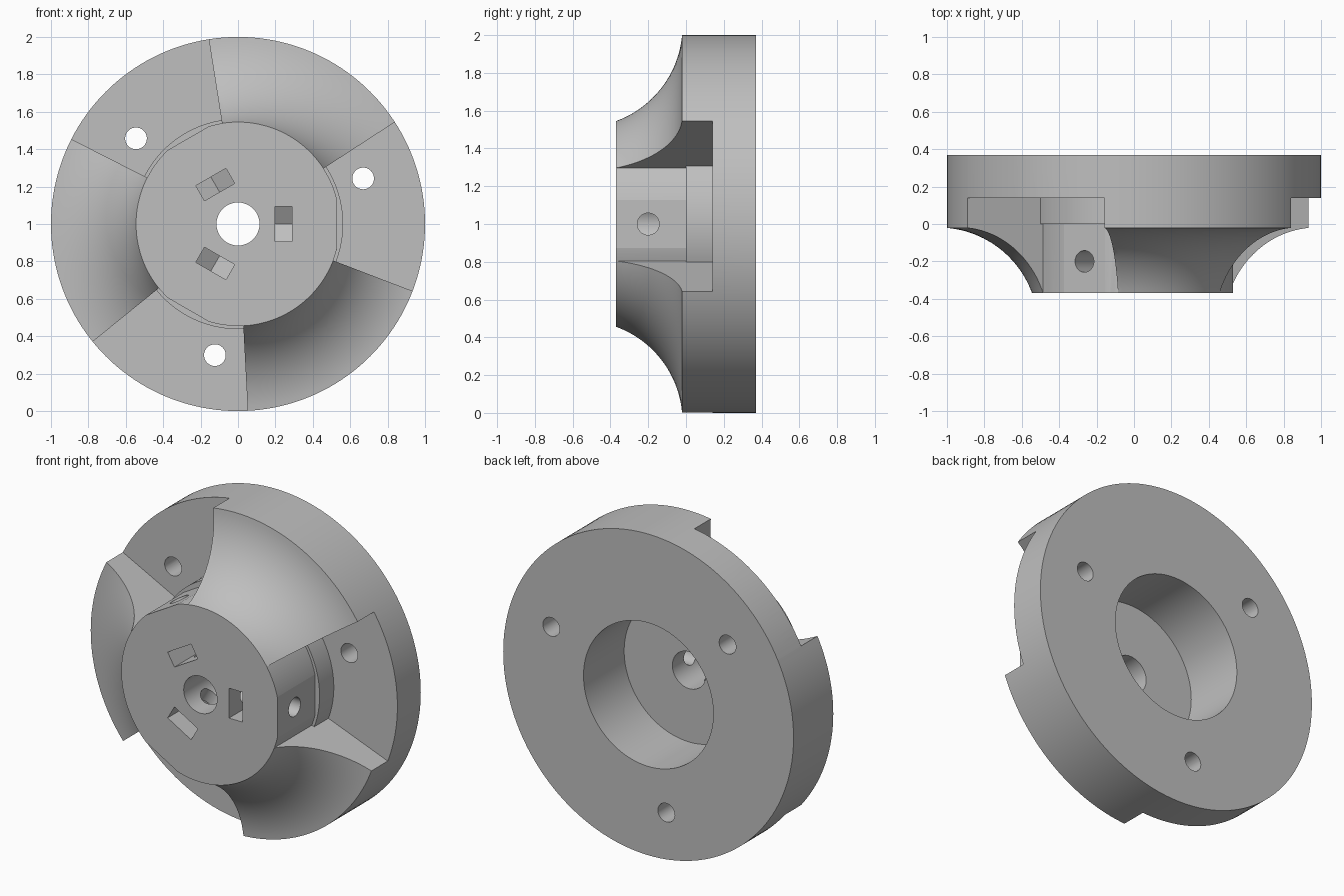
import bpy, bmesh, math
from mathutils import Matrix, Vector

if "Cube" in bpy.data.objects:
    bpy.data.objects.remove(bpy.data.objects["Cube"], do_unlink=True)

CENTRE = Matrix.Translation((0, 0, 1))      # the turning axis runs along y at z = 1


def polar(r, deg, y):
    a = math.radians(deg)
    return Vector((r * math.cos(a), y, r * math.sin(a)))


def make_object(name, bm):
    bmesh.ops.recalc_face_normals(bm, faces=bm.faces)
    mesh = bpy.data.meshes.new(name)
    bm.to_mesh(mesh)
    bm.free()
    obj = bpy.data.objects.new(name, mesh)
    bpy.context.collection.objects.link(obj)
    return obj


def lathe(bm, profile, start=0, sweep=360, steps=160):
    """Turn a closed (radius, y) profile about the axis, fully or in part."""
    full = sweep == 360
    rings = [[bm.verts.new(polar(r, start + sweep * i / steps, y)) for r, y in profile]
             for i in range(steps if full else steps + 1)]
    n = len(profile)
    for i in range(steps):
        a, b = rings[i], rings[(i + 1) % len(rings)]
        for j in range(n):
            k = (j + 1) % n
            bm.faces.new((a[j], a[k], b[k], b[j]))
    if not full:
        bm.faces.new(rings[0])
        bm.faces.new(rings[-1])


def prism(bm, outline, direction):
    """Extrude a flat outline of 3D points along a vector."""
    bottom = [bm.verts.new(p) for p in outline]
    top = [bm.verts.new(Vector(p) + Vector(direction)) for p in outline]
    bm.faces.new(bottom)
    bm.faces.new(top)
    n = len(outline)
    for i in range(n):
        j = (i + 1) % n
        bm.faces.new((bottom[i], bottom[j], top[j], top[i]))


def circle(r, count=48):
    return [(r * math.cos(math.tau * i / count), r * math.sin(math.tau * i / count))
            for i in range(count)]


def cut_three(body, name, build):
    """Subtract a cutter repeated three times around the axis."""
    bm = bmesh.new()
    for turn in (0, 120, 240):
        before = set(bm.verts)
        build(bm)
        fresh = [v for v in bm.verts if v not in before]
        bmesh.ops.transform(bm, verts=fresh,
                            matrix=CENTRE @ Matrix.Rotation(math.radians(-turn), 4, 'Y'))
    cutter = make_object(name, bm)
    cutter.hide_render = True
    mod = body.modifiers.new(name, 'BOOLEAN')
    mod.operation = 'DIFFERENCE'
    mod.solver = 'EXACT'
    mod.object = cutter
    bpy.context.view_layer.objects.active = body
    bpy.ops.object.modifier_apply(modifier=mod.name)
    bpy.data.objects.remove(cutter, do_unlink=True)


# Turned body: hub face, concave flare, rim, back recess and centre bore
t0, t1 = math.radians(20), math.radians(85)
R = 0.455 / (math.cos(t0) - math.cos(t1))
flare = []
for i in range(25):
    t = t0 + (t1 - t0) * i / 24
    flare.append((0.545 + R * (math.cos(t0) - math.cos(t)),
                  -0.37 + R * (math.sin(t) - math.sin(t0))))
profile = [(0.115, -0.37)] + flare + [(1, 0.37), (0.447, 0.37), (0.447, -0.03), (0.115, -0.03)]
bm = bmesh.new()
lathe(bm, profile)
bmesh.ops.transform(bm, verts=bm.verts, matrix=CENTRE)
body = make_object("flanged_hub", bm)

# Wedge pockets with a small step around the hub
cut_three(body, "pocket_cutter", lambda bm: lathe(
    bm, [(0.545, -0.5), (1.1, -0.5), (1.1, 0.14), (0.562, 0.14), (0.562, 0), (0.545, 0)],
    start=-21, sweep=54, steps=24))

# Flats on the hub inside the pockets
cut_three(body, "flat_cutter", lambda bm: prism(
    bm, [(0.53, -0.5, -0.15), (0.53, 0, -0.15), (0.53, 0, 0.15), (0.53, -0.5, 0.15)],
    (0.05, 0, 0)))

# Nut slots with a pointed bottom
cut_three(body, "nut_slot_cutter", lambda bm: prism(
    bm, [(0.197, y, z) for y, z in
         ((-0.5, -0.093), (-0.145, -0.093), (-0.09, 0), (-0.145, 0.093), (-0.5, 0.093))],
    (0.093, 0, 0)))

# Radial screw holes from the flats into the bore
cut_three(body, "screw_hole_cutter", lambda bm: prism(
    bm, [(0.05, -0.2 + a, b) for a, b in circle(0.058)], (0.6, 0, 0)))

# Bolt holes through the pocket floors
hole = polar(0.712, 20, 0)
cut_three(body, "bolt_hole_cutter", lambda bm: prism(
    bm, [(hole.x + a, -0.1, hole.z + b) for a, b in circle(0.058)], (0, 0.7, 0)))

# Single grey material
grey = bpy.data.materials.new("plain_grey")
grey.use_nodes = True
colour = (0.52, 0.52, 0.52, 1)
grey.diffuse_color = colour
grey.node_tree.nodes["Principled BSDF"].inputs["Base Color"].default_value = colour
body.data.materials.clear()
body.data.materials.append(grey)
for face in body.data.polygons:
    face.material_index = 0

# Smooth turned surfaces, crisp machined edges
bpy.ops.object.select_all(action='DESELECT')
body.select_set(True)
bpy.context.view_layer.objects.active = body
bpy.ops.object.shade_smooth_by_angle(angle=math.radians(10))
